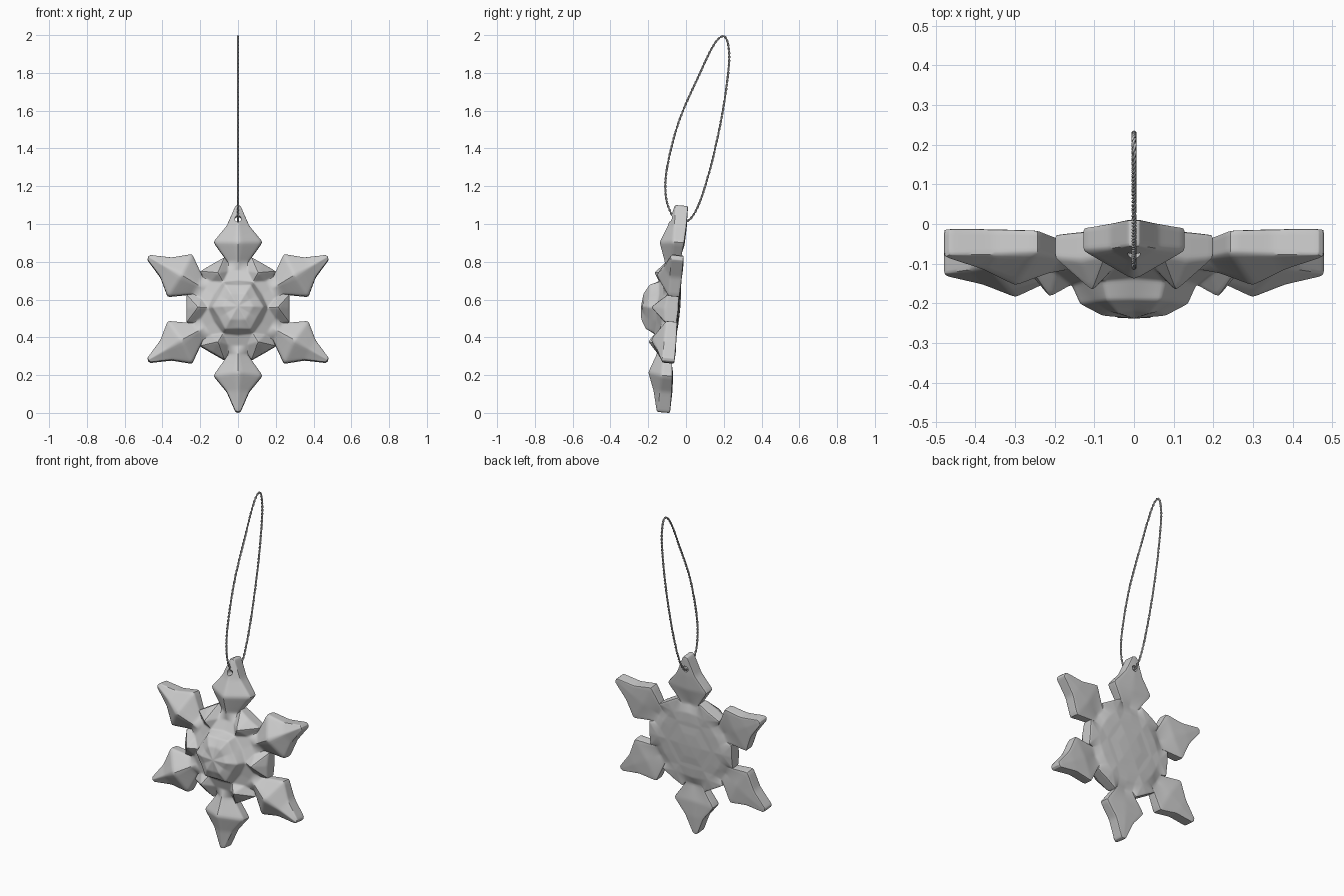
import bpy, bmesh
from math import sin, cos, tau, radians, pi
from mathutils import Vector, Matrix

if "Cube" in bpy.data.objects:
    bpy.data.objects.remove(bpy.data.objects["Cube"])

CENTRE = Vector((0, -0.037, 0.547))
TILT = Matrix.Translation(CENTRE) @ Matrix.Rotation(radians(-5), 4, 'X')


def between(r, front, back=0.0):
    # point on the axis half-way between two arms
    return (r * cos(pi / 6), r * sin(pi / 6), front, back)


# Half of one arm sector: along arm, across arm, front depth, back depth
P = {
    'C': (0, 0, .202, -.006),
    'A1': (.07, 0, .188, -.004), 'B1': between(.08, .195, -.004),
    'A2': (.115, 0, .165, 0), 'B2': between(.137, .165),
    'A3': (.145, 0, .112, 0), 'B3': between(.158, .118),
    'A4': (.20, 0, .088, .003), 'M4': (.195, .052, .092, .004), 'B4': between(.212, .148),
    'A5': (.25, 0, .100, .022), 'N': (.245, .052, .062, .016),
    'K': (.272, .072, .066, .008), 'B5': between(.272, .075, .004),
    'A6': (.345, 0, .136, 0), 'S': (.355, .130, .062, .004),
    'A7': (.44, 0, .098, -.003), 'T1': (.44, .060, .064, .0),
    'A8': (.55, 0, .070, .0), 'T': (.545, .014, .066, .0),
}
FACES = ['C A1 B1', 'A1 A2 B2 B1', 'A2 A3 B3 B2', 'A3 A4 M4 B3', 'B3 M4 B4',
         'A4 A5 N M4', 'M4 N K B4', 'B4 K B5', 'A5 A6 S N', 'A6 A7 T1 S', 'A7 A8 T T1']
RIM = ['A8', 'T', 'T1', 'S', 'N', 'K', 'B5']

# Snowflake body: mirrored half sectors repeated six times, front, back and rim
bm = bmesh.new()
for k in range(6):
    a = pi / 2 + k * tau / 6
    for side in (1, -1):
        front, back = {}, {}
        for name, (u, v, df, db) in P.items():
            x = u * cos(a) - side * v * sin(a)
            z = u * sin(a) + side * v * cos(a)
            front[name] = bm.verts.new((x, -df, z))
            back[name] = bm.verts.new((x, -db, z))
        for f in FACES:
            bm.faces.new([front[n] for n in f.split()])
            bm.faces.new([back[n] for n in reversed(f.split())])
        for p, q in zip(RIM, RIM[1:]):
            bm.faces.new((front[p], front[q], back[q], back[p]))
bmesh.ops.remove_doubles(bm, verts=bm.verts, dist=0.0005)
bmesh.ops.recalc_face_normals(bm, faces=bm.faces)
crease = bm.edges.layers.float.new('crease_edge')
for e in bm.edges:
    e[crease] = 0.62
me = bpy.data.meshes.new('snowflake')
bm.to_mesh(me)
bm.free()
flake = bpy.data.objects.new('snowflake', me)
bpy.context.collection.objects.link(flake)
flake.matrix_world = TILT

# Hanging hole through the top arm
bpy.ops.mesh.primitive_cylinder_add(vertices=20, radius=0.017, depth=0.4)
cutter = bpy.context.object
cutter.name = 'hole_cutter'
cutter.hide_render = True
cutter.matrix_world = TILT @ Matrix.Translation((0, 0, .475)) @ Matrix.Rotation(pi / 2, 4, 'X')

sub = flake.modifiers.new('soften', 'SUBSURF')
sub.levels = sub.render_levels = 3
cut = flake.modifiers.new('hole', 'BOOLEAN')
cut.operation = 'DIFFERENCE'
cut.object = cutter
bpy.ops.object.select_all(action='DESELECT')
bpy.context.view_layer.objects.active = flake
flake.select_set(True)
bpy.ops.object.modifier_apply(modifier='soften')
bpy.ops.object.modifier_apply(modifier='hole')
bpy.ops.object.shade_smooth_by_angle(angle=radians(40))
bpy.data.objects.remove(cutter)

# Cord loop: closed path in the y-z plane, passing through the hole
PATH = [(-.03, 1.012), (-.08, 1.06), (-.108, 1.16), (-.098, 1.31), (-.035, 1.55),
        (.07, 1.79), (.145, 1.945), (.195, 1.994), (.222, 1.955), (.227, 1.84),
        (.195, 1.60), (.14, 1.34), (.078, 1.13), (.025, 1.03)]
pts = [Vector((0, y, z)) for y, z in PATH]


def on_path(t):
    # smooth closed interpolation through the path points
    n = len(pts)
    i = int(t * n)
    f = t * n - i
    a, b, c, d = (pts[(i + j) % n] for j in (-1, 0, 1, 2))
    return 0.5 * (2 * b + (c - a) * f + (2 * a - 5 * b + 4 * c - d) * f * f
                  + (3 * b - a - 3 * c + d) * f ** 3)


# Even spacing along the cord
dense = [on_path(i / 3000) for i in range(3000)]
lengths = [0.0]
for p, q in zip(dense, dense[1:] + dense[:1]):
    lengths.append(lengths[-1] + (q - p).length)
COUNT, TURNS = 600, 50
samples, j = [], 0
for i in range(COUNT):
    while lengths[j + 1] < lengths[-1] * i / COUNT:
        j += 1
    samples.append(dense[j])

# Two twisted strands
for s in range(2):
    curve = bpy.data.curves.new('cord_strand', 'CURVE')
    curve.dimensions = '3D'
    curve.bevel_depth = 0.0034
    curve.bevel_resolution = 1
    sp = curve.splines.new('POLY')
    sp.points.add(COUNT - 1)
    for i, p in enumerate(samples):
        t = (samples[(i + 1) % COUNT] - samples[i - 1]).normalized()
        nrm = Vector((0, -t.z, t.y))
        w = tau * TURNS * i / COUNT + s * pi
        q = p + 0.003 * (nrm * cos(w) + Vector((1, 0, 0)) * sin(w))
        sp.points[i].co = (*q, 1)
    sp.use_cyclic_u = True
    sp.use_smooth = True
    ob = bpy.data.objects.new('cord_strand', curve)
    bpy.context.collection.objects.link(ob)
